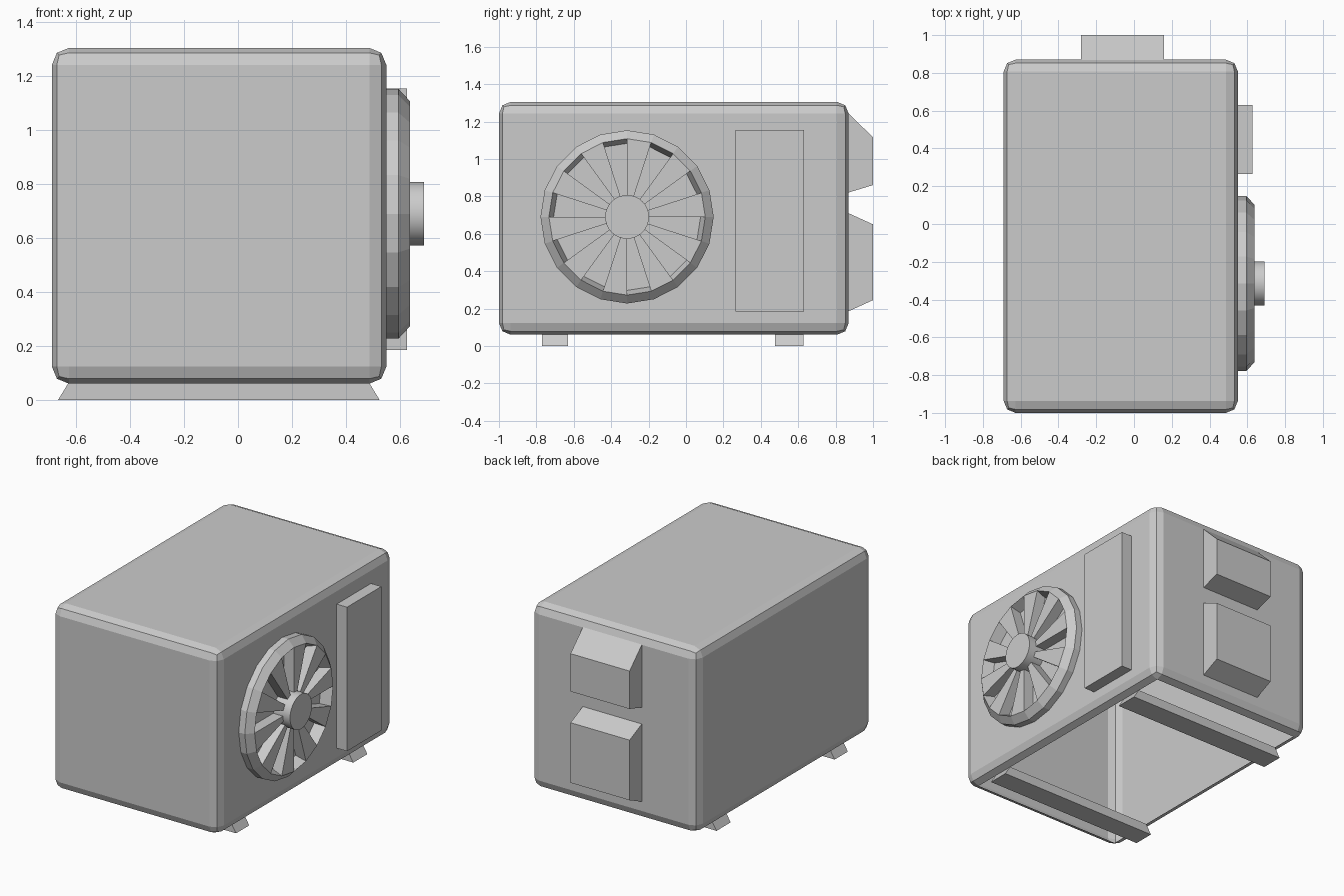
import bpy, bmesh
from math import cos, sin, pi

if "Cube" in bpy.data.objects:
    bpy.data.objects.remove(bpy.data.objects["Cube"])


def finish(bm, name, fix_normals=True):
    if fix_normals:
        bmesh.ops.recalc_face_normals(bm, faces=bm.faces[:])
    me = bpy.data.meshes.new(name)
    bm.to_mesh(me)
    bm.free()
    ob = bpy.data.objects.new(name, me)
    bpy.context.collection.objects.link(ob)
    return ob


def box_bm(x, y, z):
    bm = bmesh.new()
    bmesh.ops.create_cube(bm, size=1)
    for v in bm.verts:
        v.co = [lo + (c + 0.5) * (hi - lo) for c, (lo, hi) in zip(v.co, (x, y, z))]
    return bm


# Rounded casing, open underneath
bm = box_bm((-0.69, 0.55), (-1.0, 0.87), (0.06, 1.305))
bmesh.ops.bevel(bm, geom=bm.edges[:], offset=0.063, segments=2, profile=0.5,
                affect='EDGES')
bmesh.ops.recalc_face_normals(bm, faces=bm.faces[:])
bottom = [f for f in bm.faces if f.normal.z < -0.99]
bmesh.ops.delete(bm, geom=bottom, context='FACES')
finish(bm, "casing", False)

# Side service panel
finish(box_bm((0.54, 0.627), (0.265, 0.63), (0.185, 1.155)), "service_panel")

# Mounting rails, wider at the ground
for name, y in (("front_rail", (-0.77, -0.63)), ("rear_rail", (0.477, 0.627))):
    bm = box_bm((-0.667, 0.525), y, (0, 0.062))
    for v in bm.verts:
        if v.co.z > 0.01:
            v.co.x += -0.038 if v.co.x > 0 else 0.038
    finish(bm, name)

# Valve covers on the back, sloped at top and bottom
for name, base, tip in (("upper_valve_cover", (0.82, 1.245), (0.86, 1.115)),
                        ("lower_valve_cover", (0.185, 0.71), (0.245, 0.65))):
    bm = box_bm((-0.28, 0.16), (0.868, 1.0), base)
    mid = sum(base) / 2
    for v in bm.verts:
        if v.co.y > 0.95:
            v.co.z = tip[1] if v.co.z > mid else tip[0]
    finish(bm, name)

# Fan grille: 20-sided rim, every other sector sunk between the spokes
CY, CZ, N = -0.315, 0.69, 20
bm = bmesh.new()


def ring(r, x):
    return [bm.verts.new((x, CY + r * cos(2 * pi * k / N), CZ + r * sin(2 * pi * k / N)))
            for k in range(N)]


base, outer, lip, inner = (ring(0.463, 0.545), ring(0.463, 0.595),
                           ring(0.418, 0.637), ring(0.115, 0.637))
floor_out, floor_in = ring(0.393, 0.565), ring(0.115, 0.565)
for k in range(N):
    j = (k + 1) % N
    quads = [(base[k], base[j], outer[j], outer[k]),
             (outer[k], outer[j], lip[j], lip[k])]
    if k % 2:
        quads += [(floor_in[k], floor_out[k], floor_out[j], floor_in[j]),
                  (lip[k], lip[j], floor_out[j], floor_out[k]),
                  (inner[j], inner[k], floor_in[k], floor_in[j]),
                  (inner[k], lip[k], floor_out[k], floor_in[k]),
                  (lip[j], inner[j], floor_in[j], floor_out[j])]
    else:
        quads.append((inner[k], lip[k], lip[j], inner[j]))
    for q in quads:
        bm.faces.new(q)
finish(bm, "fan_grille", False)

# Fan hub
bpy.ops.mesh.primitive_cylinder_add(vertices=32, radius=0.117, depth=0.14,
                                    location=(0.62, CY, CZ), rotation=(0, pi / 2, 0))
bpy.context.object.name = "fan_hub"
bpy.ops.object.shade_smooth_by_angle()
